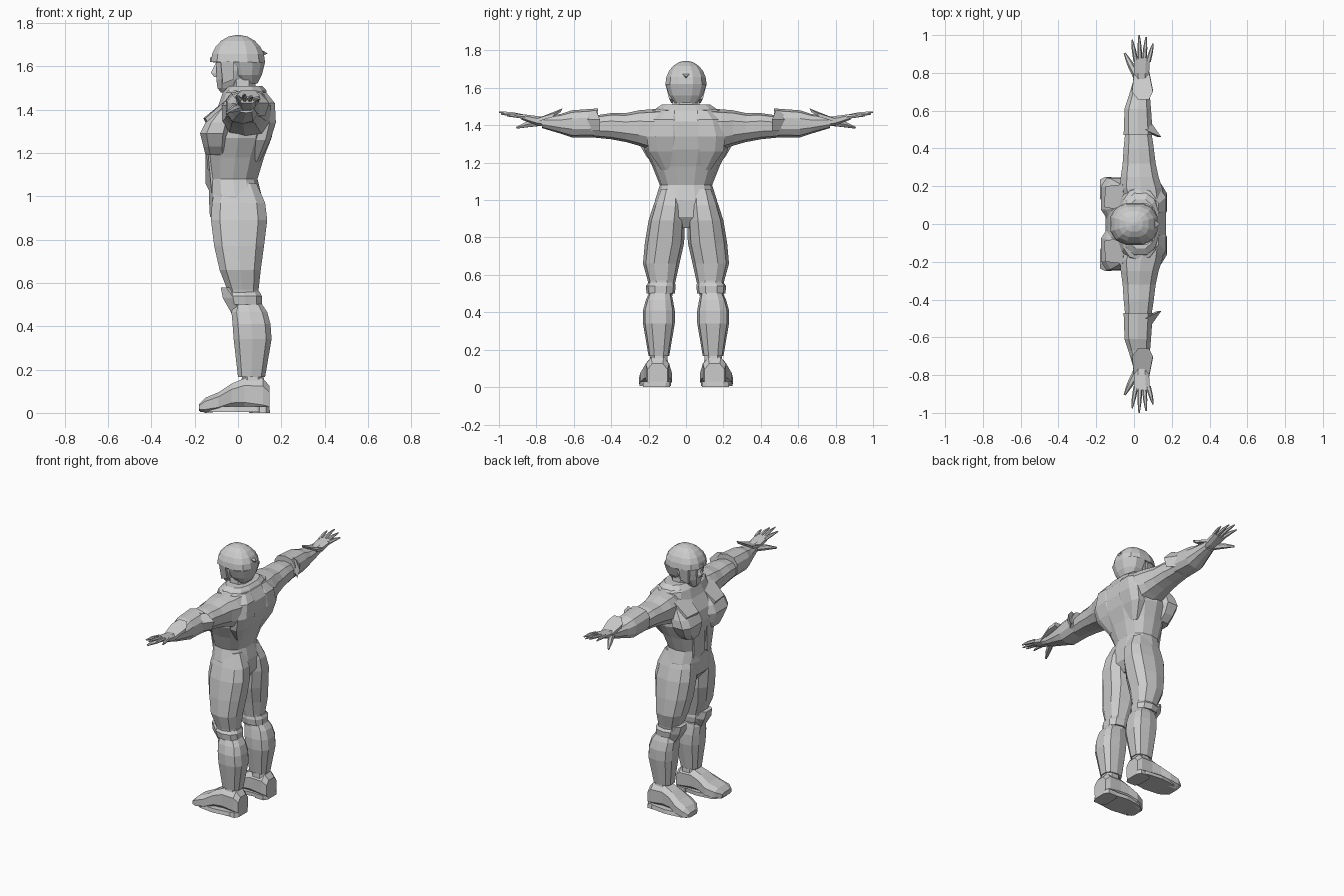
import bpy
import bmesh
from math import cos, sin, tau, copysign
from mathutils import Vector

cube = bpy.data.objects.get("Cube")
if cube:
    bpy.data.objects.remove(cube)

grey = bpy.data.materials.new("plain_grey")
grey.use_nodes = True
grey.diffuse_color = (.6, .6, .6, 1)
grey.node_tree.nodes["Principled BSDF"].inputs["Base Color"].default_value = grey.diffuse_color


def skin(name, rings, mirror=True):
    """Join equal rings of points into a capped, flat-shaded part."""
    bm = bmesh.new()
    loops = [[bm.verts.new(point) for point in ring] for ring in rings]
    for low, high in zip(loops, loops[1:]):
        for i in range(len(low)):
            bm.faces.new((low[i - 1], low[i], high[i], high[i - 1]))
    bm.faces.new(loops[0])
    bm.faces.new(loops[-1])
    bmesh.ops.recalc_face_normals(bm, faces=bm.faces)
    mesh = bpy.data.meshes.new(name)
    bm.to_mesh(mesh)
    bm.free()
    mesh.materials.append(grey)
    part = bpy.data.objects.new(name, mesh)
    bpy.context.collection.objects.link(part)
    if mirror:
        modifier = part.modifiers.new("mirror", "MIRROR")
        modifier.use_axis = (False, True, False)


def rounded(wave, sides, power):
    """One coordinate of a rounded polygon, scaled to reach -1 and 1."""
    values = [wave(tau * (i + .5) / sides) for i in range(sides)]
    values = [copysign(abs(value) ** power, value) for value in values]
    largest = max(values)
    return [value / largest for value in values]


def loft(name, axis, sections, sides=10, power=.8, mirror=True):
    """Skin rounded sections: position, then the two spans across the axis."""
    across, along = rounded(cos, sides, power), rounded(sin, sides, power)
    rings = []
    for position, a_min, a_max, b_min, b_max in sections:
        ring = []
        for u, v in zip(across, along):
            a = (a_min + a_max + u * (a_max - a_min)) / 2
            b = (b_min + b_max + v * (b_max - b_min)) / 2
            ring.append({"x": (position, a, b), "y": (a, position, b), "z": (a, b, position)}[axis])
        rings.append(ring)
    skin(name, rings, mirror)


def core(name, sections, sides=12):
    """Central part: height, front, back and half width of each section."""
    spans = [(z, front, back, -half, half) for z, front, back, half in sections]
    loft(name, "z", spans, sides, mirror=False)


def rod(name, start, end, thick, sides=6):
    """Slightly bent finger that tapers from start to end."""
    start, end = Vector(start), Vector(end)
    direction = end - start
    side = direction.cross((0, 0, 1)).normalized()
    up = side.cross(direction).normalized()
    rings = []
    for step, scale in ((0, 1), (.55, .85), (1, .3)):
        middle = start + direction * step + up * thick * (step - step * step)
        angles = [tau * i / sides for i in range(sides)]
        rings.append([middle + thick * scale * (side * cos(a) + up * sin(a)) for a in angles])
    skin(name, rings)


def plate(name, outline, offset, mirror=True):
    """Thin slab between an outline and its shifted copy."""
    skin(name, [outline, [Vector(point) + Vector(offset) for point in outline]], mirror)


# Torso, from crotch to shoulders
core("torso", [(.85, -.08, .07, .04), (.91, -.13, .11, .15), (1, -.135, .11, .165),
               (1.08, -.135, .09, .14), (1.18, -.145, .12, .18), (1.27, -.15, .155, .225),
               (1.34, -.135, .17, .23), (1.42, -.09, .17, .22), (1.48, -.07, .13, .19),
               (1.5, -.05, .11, .12)], sides=14)
core("collar", [(1.44, -.08, .14, .2), (1.49, -.06, .13, .16), (1.51, -.04, .11, .13)])
loft("chest_pads", "z", [(1.19, -.15, -.05, .05, .17), (1.23, -.16, -.05, .03, .21),
                         (1.29, -.175, -.04, .03, .245), (1.34, -.15, -.03, .03, .24),
                         (1.41, -.09, 0, .06, .21)], sides=8, power=.65)
loft("shoulder_blades", "z", [(1.16, .05, .1, .03, .13), (1.26, .06, .15, .02, .2),
                              (1.34, .06, .175, .02, .21), (1.43, .06, .17, .03, .18),
                              (1.48, .06, .13, .04, .13)], sides=8)
plate("collar_flaps", [(-.16, .09, 1.36), (-.15, .2, 1.36), (-.06, .21, 1.44), (-.05, .07, 1.45)],
      offset=(.01, 0, -.02))
plate("vest_fronts", [(-.15, .01, 1.22), (-.14, .11, 1.22), (-.12, .09, 1), (-.15, .01, 1.06)],
      offset=(.03, 0, 0))

# Head and helmet
core("neck", [(1.42, -.03, .08, .08), (1.56, -.04, .08, .07)], sides=8)
core("face", [(1.48, -.08, -.01, .03), (1.5, -.095, .03, .05), (1.54, -.1, .07, .075),
              (1.58, -.1, .09, .09), (1.63, -.1, .09, .095)], sides=10)
core("nose", [(1.55, -.11, -.07, .02), (1.57, -.125, -.07, .02), (1.62, -.1, -.07, .01)], sides=6)
dome = []
for step in range(6):
    radius, rise = cos(step * tau / 21), sin(step * tau / 21)
    dome.append((1.62 + .125 * rise, -.125 * radius, .125 * radius, .11 * radius))
core("helmet_dome", dome)
core("helmet_back", [(1.52, .01, .09, .06), (1.56, -.03, .11, .09), (1.62, -.05, .125, .11)])
plate("cheek_guards", [(-.08, .09, 1.62), (-.02, .11, 1.62), (-.02, .09, 1.54), (-.07, .08, 1.52)],
      offset=(0, -.02, 0))
plate("helmet_brim", [(-.13, 0, 1.64), (-.09, .08, 1.64), (-.02, .11, 1.63), (-.08, 0, 1.64)],
      offset=(0, 0, -.02))
plate("helmet_spur", [(.1, .03, 1.68), (.1, -.03, 1.68), (.137, 0, 1.66)],
      offset=(-.02, 0, -.01), mirror=False)

# Arms, held straight out
loft("upper_arms", "y", [(.1, -.05, .16, 1.28, 1.49), (.19, -.075, .15, 1.27, 1.485),
                         (.25, -.07, .13, 1.29, 1.48), (.32, -.06, .115, 1.31, 1.465),
                         (.4, -.055, .105, 1.325, 1.465), (.5, -.045, .09, 1.335, 1.45)])
loft("forearms", "y", [(.47, -.055, .1, 1.335, 1.49), (.61, -.05, .09, 1.335, 1.48),
                       (.67, -.03, .085, 1.355, 1.46), (.77, 0, .075, 1.385, 1.445)])
plate("cuff_spurs", [(.06, .58, 1.43), (.145, .46, 1.43), (.1, .48, 1.48), (.06, .5, 1.48)],
      offset=(-.02, 0, -.06))
plate("glove_flaps", [(.02, .66, 1.49), (.08, .66, 1.49), (.1, .7, 1.465), (.08, .8, 1.435),
                      (0, .8, 1.435), (-.01, .7, 1.465)], offset=(0, .01, -.02))

# Hands with spread fingers
loft("palms", "y", [(.74, .01, .07, 1.39, 1.44), (.8, 0, .08, 1.4, 1.45),
                    (.88, 0, .085, 1.43, 1.46)], sides=8)
fingers = {"index": .975, "middle": 1, "ring": .99, "little": .955}
for place, (finger, reach) in enumerate(fingers.items()):
    rod(finger + "_fingers", start=(.01 + .022 * place, .86, 1.445),
        end=(-.01 + .037 * place, reach, 1.47 - .01 * abs(place - 1)), thick=.013)
rod("thumbs", start=(.02, .77, 1.415), end=(-.05, .905, 1.387), thick=.02)

# Legs, with knee guards over the joint
loft("thighs", "z", [(1.06, -.1, .085, .02, .14), (.97, -.12, .125, .005, .175),
                     (.89, -.125, .135, .005, .2), (.77, -.11, .12, .01, .22),
                     (.66, -.085, .105, .035, .23), (.57, -.05, .095, .055, .205),
                     (.48, -.025, .1, .075, .19)])
loft("knee_bands", "z", [(.56, -.05, .1, .06, .2), (.54, -.05, .11, .055, .215),
                         (.5, -.04, .11, .06, .21)])
loft("knee_pads", "z", [(.58, -.08, -.03, .085, .19), (.53, -.07, .03, .07, .2),
                        (.46, -.03, .04, .1, .18)], sides=6)
loft("shins", "z", [(.51, -.015, .105, .08, .195), (.465, -.03, .135, .07, .215),
                    (.41, -.025, .15, .06, .23), (.34, -.02, .155, .06, .23),
                    (.165, 0, .125, .09, .2)], power=.7)

# Boots, with the toes turned out
loft("ankles", "z", [(.18, .02, .115, .1, .19), (.1, .01, .13, .095, .2)], sides=8)
loft("boots", "x", [(.145, .1, .205, 0, .125), (.115, .09, .215, 0, .16), (.03, .09, .215, .015, .16),
                    (-.03, .085, .225, .02, .135), (-.09, .075, .245, .005, .095),
                    (-.15, .095, .25, 0, .07), (-.18, .135, .235, .01, .04)], sides=8, power=.7)
loft("heels", "z", [(0, .05, .148, .085, .23), (.03, .05, .145, .085, .225)], sides=8, power=.5)
loft("soles", "z", [(.005, -.175, .14, .08, .25), (.03, -.17, .14, .08, .245)])
